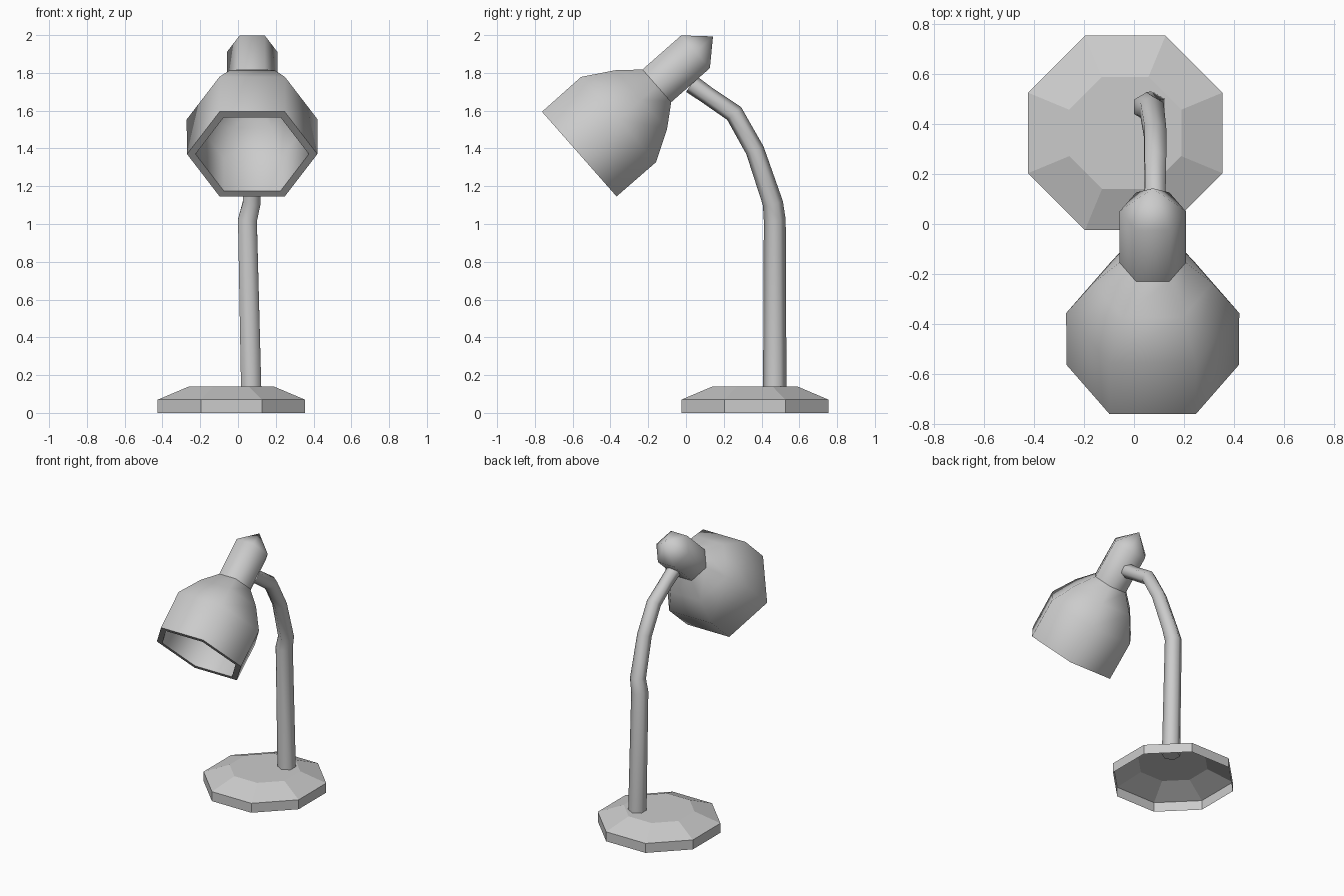
import bpy, math
from mathutils import Vector

cube = bpy.data.objects.get("Cube")
if cube:
    bpy.data.objects.remove(cube)

grey = bpy.data.materials.new("lamp grey")
grey.use_nodes = True
grey.diffuse_color = (0.6, 0.6, 0.6, 1)
grey.node_tree.nodes["Principled BSDF"].inputs["Base Color"].default_value = (0.6, 0.6, 0.6, 1)


def lathe(name, profile, sides, phase, location, tilt=0.0, smooth=None):
    """Polygonal solid of revolution from (radius, height); radius 0 closes to a point."""
    verts, rings, faces = [], [], []
    for r, h in profile:
        count = sides if r > 0 else 1
        rings.append([len(verts) + k for k in range(count)])
        for k in range(count):
            a = phase + math.tau * k / sides
            verts.append((r * math.cos(a), r * math.sin(a), h))
    for low, high in zip(rings, rings[1:]):
        for k in range(sides):
            n = (k + 1) % sides
            if len(high) == 1:
                faces.append((low[k], low[n], high[0]))
            else:
                faces.append((low[k], low[n], high[n], high[k]))
    mesh = bpy.data.meshes.new(name)
    mesh.from_pydata(verts, [], faces)
    mesh.materials.append(grey)
    obj = bpy.data.objects.new(name, mesh)
    bpy.context.collection.objects.link(obj)
    obj.location = location
    obj.rotation_euler.x = tilt
    if smooth:
        bpy.ops.object.select_all(action='DESELECT')
        obj.select_set(True)
        bpy.context.view_layer.objects.active = obj
        bpy.ops.object.shade_smooth_by_angle(angle=math.radians(smooth))
    return obj


# Faceted octagonal foot, an open shell underneath
lathe("base", [(0.422, 0), (0.422, 0.07), (0.243, 0.14), (0, 0.14)],
      8, math.pi / 8, (-0.035, 0.365, 0))

# Lamp head: six-sided shade with a lined inside, and a socket behind it
mouth = Vector((0.075, -0.565, 1.37))
tilt = -0.849
lathe("shade", [(0, 0.5), (0.09, 0.49), (0.2, 0.41), (0.3, 0.26), (0.3, 0),
                (0.345, 0), (0.347, 0.277), (0.239, 0.437), (0.131, 0.549)][1:],
      6, 0, mouth, tilt, 65)
lathe("shade_inner_cap", [(0.09, 0.49), (0, 0.5)], 6, 0, mouth, tilt, 65)
lathe("socket", [(0.133, 0.545), (0.133, 0.82), (0, 0.943)], 6, 0, mouth, tilt, 65)

# Bent neck: x, y, z, radius
path = [(0.07, 0.47, 0.12, 0.062), (0.05, 0.47, 1.02, 0.058),
        (0.072, 0.46, 1.11, 0.054), (0.085, 0.365, 1.39, 0.05),
        (0.085, 0.255, 1.585, 0.05), (0.085, 0.115, 1.68, 0.047),
        (0.08, 0.03, 1.74, 0.05)]
curve = bpy.data.curves.new("neck", 'CURVE')
curve.dimensions = '3D'
curve.bevel_depth = 1.0
curve.bevel_resolution = 1
curve.use_fill_caps = True
curve.materials.append(grey)
spline = curve.splines.new('POLY')
spline.points.add(len(path) - 1)
for point, (x, y, z, r) in zip(spline.points, path):
    point.co = (x, y, z, 1)
    point.radius = r
spline.use_smooth = True
neck = bpy.data.objects.new("neck", curve)
bpy.context.collection.objects.link(neck)
